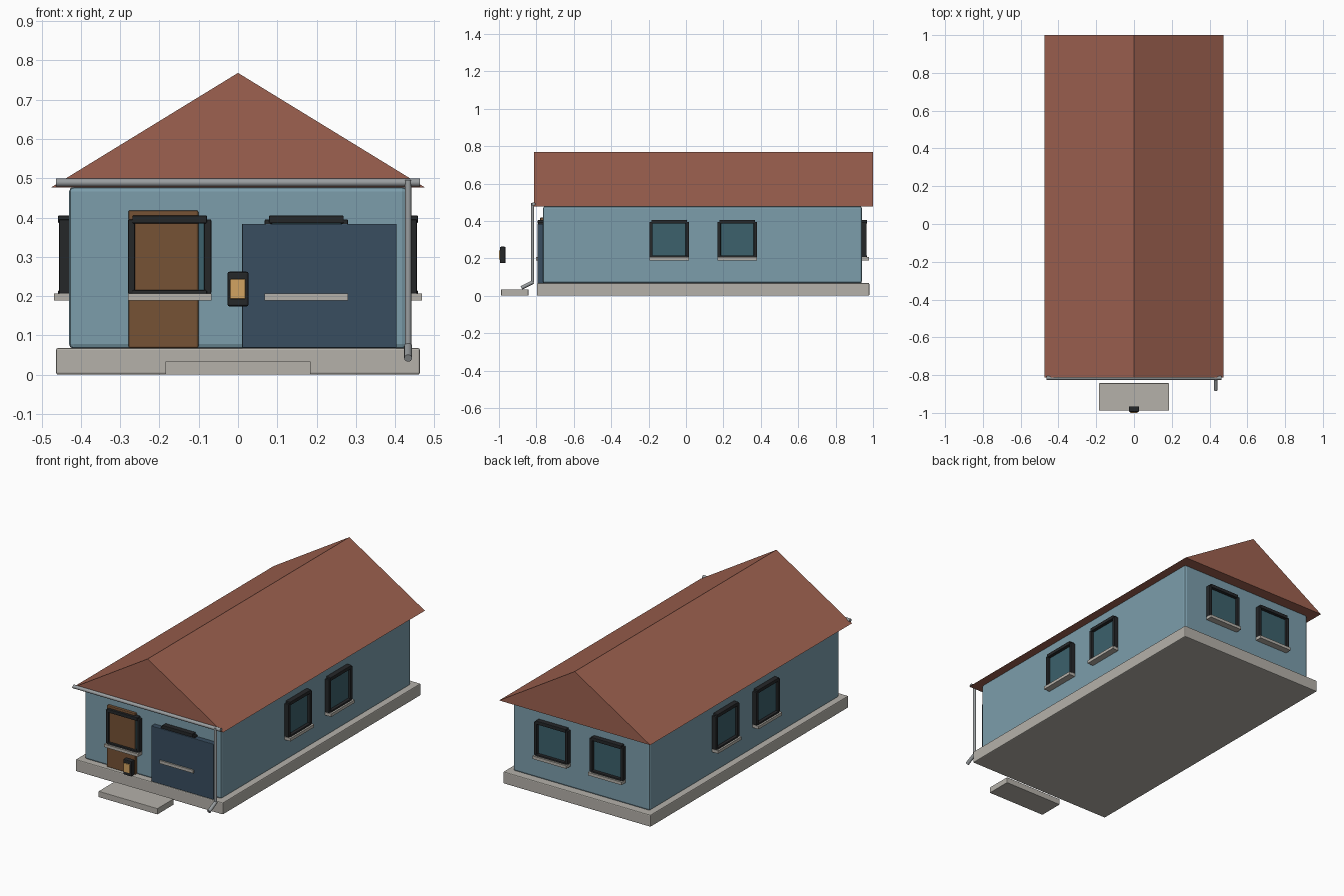
import bpy, math
from mathutils import Vector, Matrix

if "Cube" in bpy.data.objects:
    bpy.data.objects.remove(bpy.data.objects["Cube"])


def mat(name, r, g, b):
    m = bpy.data.materials.new(name)
    m.diffuse_color = (r, g, b, 1)
    m.use_nodes = True
    m.node_tree.nodes["Principled BSDF"].inputs["Base Color"].default_value = m.diffuse_color
    return m


STONE = mat("stone", 0.46, 0.44, 0.40)
WALL = mat("wall_blue", 0.20, 0.34, 0.41)
ROOF = mat("roof_red", 0.34, 0.12, 0.08)
WOOD = mat("door_brown", 0.18, 0.085, 0.035)
NAVY = mat("garage_navy", 0.04, 0.075, 0.115)
DARK = mat("dark_trim", 0.018, 0.02, 0.022)
GLASS = mat("glass_teal", 0.045, 0.12, 0.15)
METAL = mat("gutter_grey", 0.32, 0.34, 0.35)
AMBER = mat("lamp_amber", 0.65, 0.37, 0.12)


def make(name, verts, faces, material):
    me = bpy.data.meshes.new(name)
    me.from_pydata(verts, [], faces)
    me.materials.append(material)
    ob = bpy.data.objects.new(name, me)
    bpy.context.collection.objects.link(ob)
    return ob


def box(name, lo, hi, material, bevel=0.0, xf=Matrix()):
    v = [xf @ Vector((x, y, z)) for x in (lo[0], hi[0])
         for y in (lo[1], hi[1]) for z in (lo[2], hi[2])]
    f = [(0, 1, 3, 2), (4, 6, 7, 5), (0, 4, 5, 1), (2, 3, 7, 6), (0, 2, 6, 4), (1, 5, 7, 3)]
    ob = make(name, v, f, material)
    if bevel:
        m = ob.modifiers.new("bevel", 'BEVEL')
        m.width, m.segments = bevel, 2
    return ob


def tube(name, a, b, r, material):
    a, b = Vector(a), Vector(b)
    bpy.ops.mesh.primitive_cylinder_add(vertices=16, radius=r, depth=(b - a).length,
                                        location=(a + b) / 2)
    ob = bpy.context.object
    ob.name = name
    ob.rotation_euler = (b - a).to_track_quat('Z', 'Y').to_euler()
    ob.data.materials.append(material)
    bpy.ops.object.shade_smooth_by_angle(angle=math.radians(40))


def window(name, x, y, turn):
    # Local frame: wall plane at y = 0, outside towards -y
    xf = Matrix.Translation((x, y, 0)) @ Matrix.Rotation(math.radians(turn), 4, 'Z')
    box(name + "_glass", (-0.09, -0.010, 0.21), (0.09, 0.005, 0.392), GLASS, 0, xf)
    for s, side in ((-1, "left"), (1, "right")):
        a, b = sorted((s * 0.088, s * 0.106))
        box(f"{name}_frame_{side}", (a, -0.025, 0.206), (b, 0.005, 0.395), DARK, 0.003, xf)
    box(name + "_frame_top", (-0.095, -0.028, 0.385), (0.095, 0.005, 0.405), DARK, 0.003, xf)
    box(name + "_frame_bottom", (-0.095, -0.028, 0.203), (0.095, 0.005, 0.215), DARK, 0.003, xf)
    box(name + "_sill", (-0.106, -0.038, 0.189), (0.106, 0.005, 0.206), STONE, 0, xf)


# Foundation, walls and front step
box("foundation", (-0.463, -0.797, 0), (0.463, 0.98, 0.068), STONE, 0.005)
box("walls", (-0.43, -0.765, 0.066), (0.43, 0.941, 0.478), WALL, 0.012)
box("front_step", (-0.185, -0.988, 0), (0.185, -0.843, 0.034), STONE, 0.002)

# Solid gable roof
w, y0, y1, z0, z1 = 0.475, -0.812, 1.0, 0.477, 0.768
make("roof", [(-w, y0, z0), (w, y0, z0), (0, y0, z1), (-w, y1, z0), (w, y1, z0), (0, y1, z1)],
     [(0, 1, 2), (5, 4, 3), (0, 3, 4, 1), (1, 4, 5, 2), (0, 2, 5, 3)], ROOF)

# Front door and garage door
box("front_door", (-0.279, -0.780, 0.068), (-0.101, -0.76, 0.418), WOOD, 0.004)
box("garage_door", (0.01, -0.795, 0.068), (0.404, -0.76, 0.384), NAVY, 0.003)

# Windows on all four walls
for i, s in enumerate((-1, 1)):
    window(f"front_window_{i}", s * 0.174, -0.765, 0)
    window(f"back_window_{i}", s * 0.174, 0.941, 180)
    window(f"right_window_{i}", 0.43, 0.092 + s * 0.182, 90)
    window(f"left_window_{i}", -0.43, 0.092 + s * 0.182, -90)

# Gutter, downspout and outlet
tube("gutter", (-0.463, -0.815, 0.489), (0.463, -0.815, 0.489), 0.010, METAL)
tube("downspout", (0.433, -0.820, 0.072), (0.433, -0.820, 0.495), 0.008, METAL)
tube("downspout_outlet", (0.433, -0.818, 0.073), (0.433, -0.88, 0.042), 0.010, METAL)

# Porch lantern
box("lantern_body", (-0.027, -0.995, 0.174), (0.027, -0.965, 0.262), DARK, 0.005)
box("lantern_glass", (-0.020, -1.0, 0.193), (0.019, -0.98, 0.243), AMBER, 0.002)
